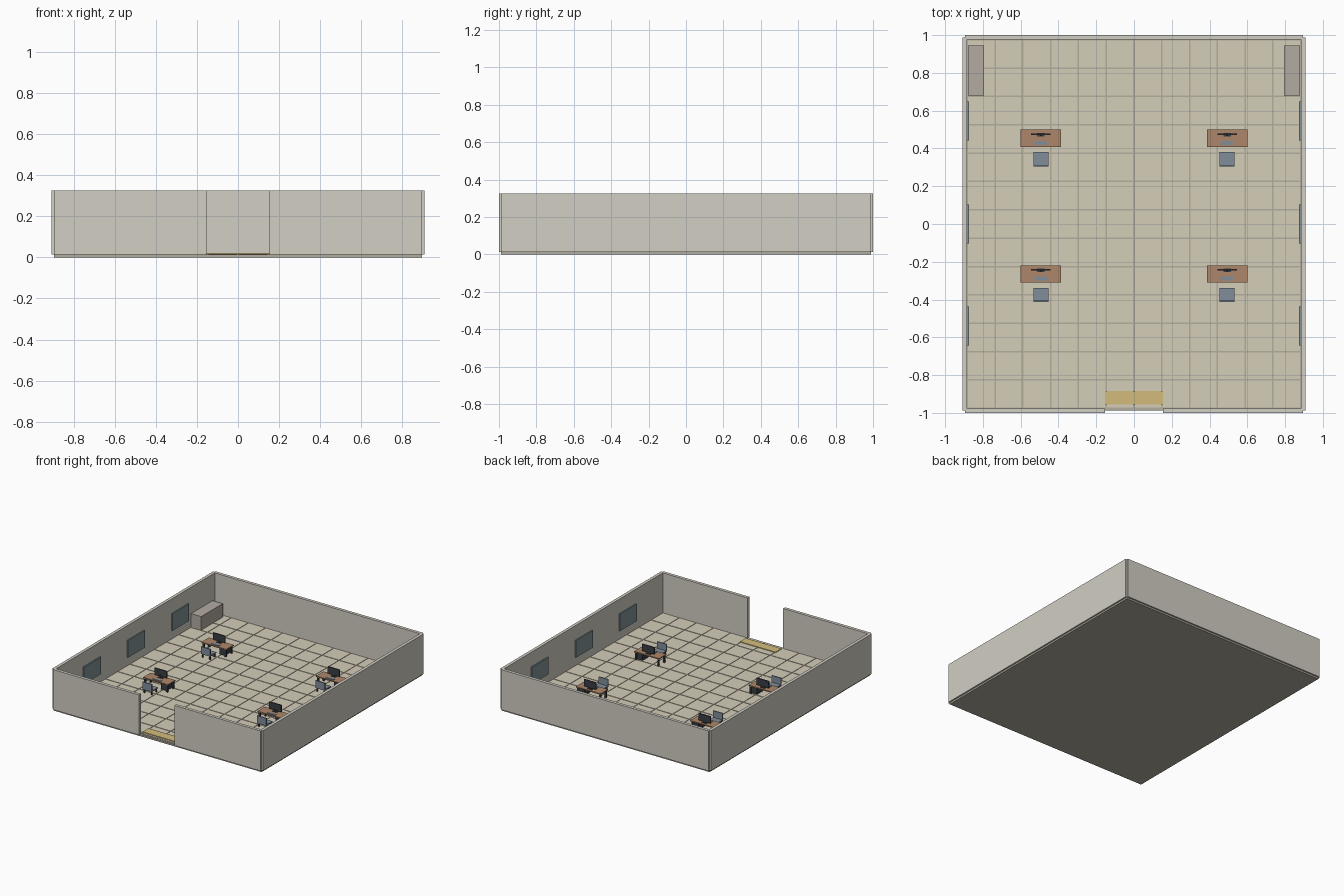
import bpy

if "Cube" in bpy.data.objects:
    bpy.data.objects.remove(bpy.data.objects["Cube"])


def material(name, rgb):
    m = bpy.data.materials.new(name)
    m.diffuse_color = (*rgb, 1)
    m.use_nodes = True
    m.node_tree.nodes["Principled BSDF"].inputs["Base Color"].default_value = m.diffuse_color
    return m


WALL = material("wall_paint", (0.64, 0.62, 0.55))
BASE = material("slab", (0.45, 0.42, 0.34))
TILE = material("floor_tile", (0.66, 0.61, 0.48))
GLASS = material("glass", (0.22, 0.29, 0.31))
WOOD = material("wood", (0.42, 0.24, 0.14))
DARK = material("dark_metal", (0.04, 0.05, 0.06))
FABRIC = material("chair_fabric", (0.22, 0.27, 0.33))
CABINET = material("cabinet_paint", (0.45, 0.41, 0.36))
MAT = material("door_mat", (0.65, 0.50, 0.20))


def box(name, x, y, z, mat):
    """Box from (min, max) pairs on each axis."""
    bpy.ops.mesh.primitive_cube_add(
        size=1, location=[(a + b) / 2 for a, b in (x, y, z)])
    o = bpy.context.object
    o.name = name
    o.scale = [b - a for a, b in (x, y, z)]
    bpy.ops.object.transform_apply(location=False, rotation=False, scale=True)
    o.data.materials.append(mat)
    return o


HX, HY, T = 0.895, 0.988, 0.012      # floor half sizes, half wall thickness
Z0, Z1 = 0.013, 0.325                # floor top, wall top

# floor slab and tiles
box("floor_slab", (-HX, HX), (-HY, HY), (0, Z0), BASE)
NX, NY, GAP = 12, 13, 0.004
dx, dy = 2 * (HX - T) / NX, 2 * (HY - T) / NY
tile = box("floor_tiles", (-HX + T + GAP, -HX + T + dx - GAP),
           (-HY + T + GAP, -HY + T + dy - GAP), (Z0 - 0.002, Z0 + 0.003), TILE)
for count, offset in ((NX, (dx, 0, 0)), (NY, (0, dy, 0))):
    a = tile.modifiers.new("array", 'ARRAY')
    a.count = count
    a.use_relative_offset = False
    a.use_constant_offset = True
    a.constant_offset_displace = offset

# walls, with the doorway left open in front
DOOR = 0.153
box("back_wall", (-HX, HX), (HY - T, HY + T), (Z0, Z1), WALL)
box("door_mat", (-0.153, 0.153), (-0.955, -0.883), (Z0, 0.021), MAT)


def span(s, a, b):
    return tuple(sorted((s * a, s * b)))


for s, side in ((-1, "left"), (1, "right")):
    box(side + "_front_wall", span(s, DOOR, HX), (-HY - T, -HY + T), (Z0, Z1), WALL)
    box(side + "_wall", span(s, HX - T, HX + T), (-HY, HY), (Z0, Z1), WALL)
    box(side + "_cabinet", span(s, 0.793, 0.88), (0.68, 0.945), (0, 0.122), CABINET)
    for yc in (-0.54, 0, 0.545):
        box(side + "_window", span(s, 0.874, 0.886), (yc - 0.103, yc + 0.103),
            (0.08, 0.213), GLASS)


def workstation(cx, cy):
    def part(name, x, y, z, mat):
        box(name, (cx + x[0], cx + x[1]), (cy + y[0], cy + y[1]), z, mat)

    # desk
    part("desk_top", (-0.107, 0.107), (-0.046, 0.046), (0.072, 0.08), WOOD)
    for sx in (-1, 1):
        for sy in (-1, 1):
            part("desk_leg", span(sx, 0.089, 0.101), span(sy, 0.029, 0.041),
                 (Z0, 0.072), DARK)
    part("drawer_unit", (0.04, 0.088), (-0.036, 0.038), (0.022, 0.072), DARK)
    # monitor and keyboard
    part("monitor_foot", (-0.02, 0.02), (0.01, 0.03), (0.08, 0.083), DARK)
    part("monitor_stand", (-0.005, 0.005), (0.014, 0.02), (0.083, 0.10), DARK)
    part("monitor", (-0.052, 0.052), (0.018, 0.026), (0.09, 0.144), DARK)
    part("keyboard", (-0.035, 0.035), (-0.034, -0.014), (0.08, 0.084), FABRIC)
    # chair
    part("chair_seat", (-0.04, 0.04), (-0.147, -0.073), (0.043, 0.051), FABRIC)
    part("chair_back", (-0.04, 0.04), (-0.149, -0.14), (0.051, 0.102), FABRIC)
    for sx in (-1, 1):
        for y in (-0.142, -0.086):
            part("chair_leg", span(sx, 0.027, 0.036), (y, y + 0.009), (Z0, 0.043), DARK)


for cx in (-0.493, 0.493):
    for cy in (0.453, -0.265):
        workstation(cx, cy)
